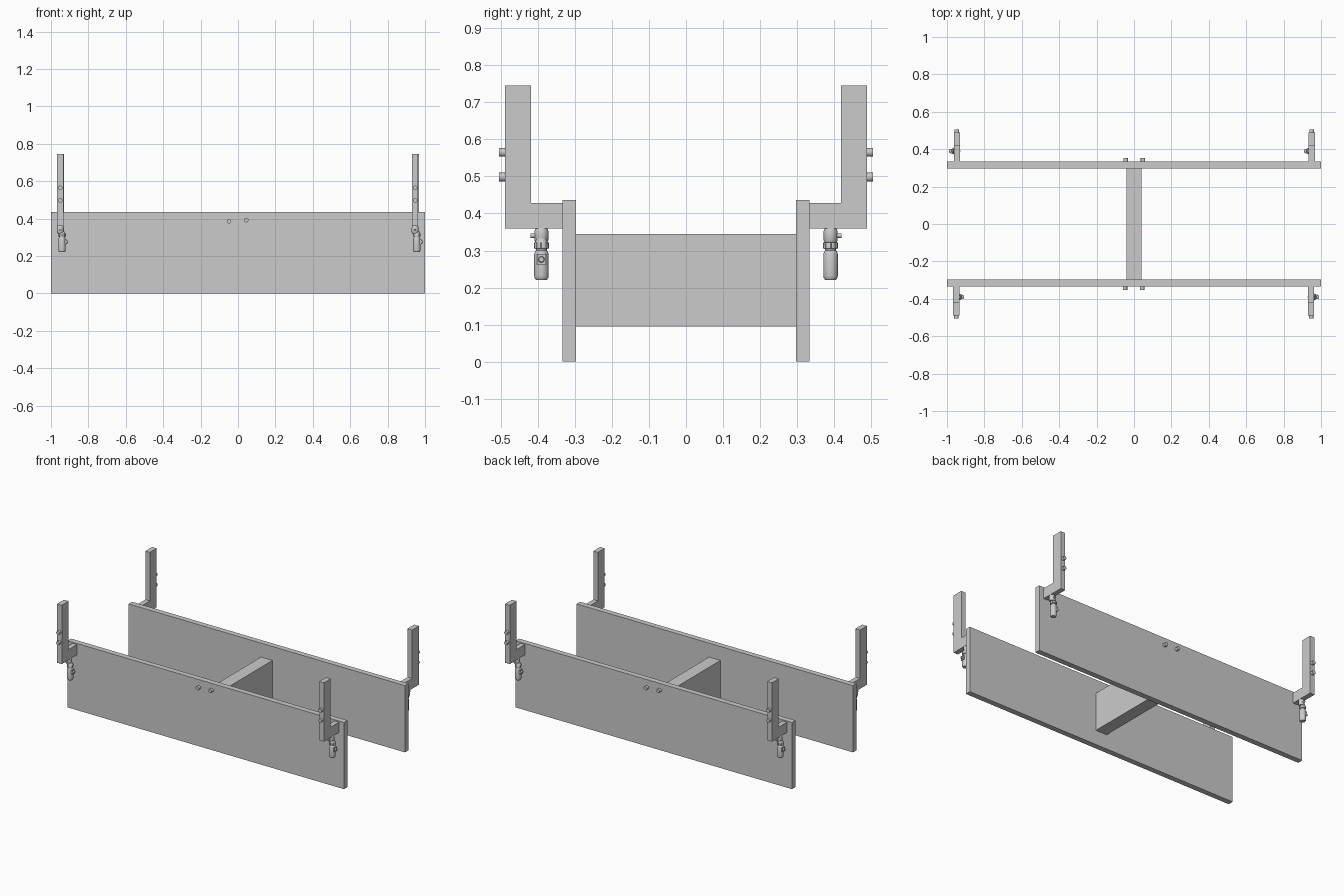
import bpy, bmesh, math
from mathutils import Matrix, Vector

if "Cube" in bpy.data.objects:
    bpy.data.objects.remove(bpy.data.objects["Cube"])


def finish(name, bm, turn, smooth=False):
    # The back half is the front half turned half way round z
    if turn:
        bmesh.ops.rotate(bm, verts=bm.verts, cent=(0, 0, 0),
                         matrix=Matrix.Rotation(math.pi, 3, 'Z'))
    bmesh.ops.recalc_face_normals(bm, faces=bm.faces)
    me = bpy.data.meshes.new(name)
    bm.to_mesh(me)
    bm.free()
    ob = bpy.data.objects.new(name, me)
    bpy.context.collection.objects.link(ob)
    if smooth:
        bpy.ops.object.select_all(action='DESELECT')
        ob.select_set(True)
        bpy.context.view_layer.objects.active = ob
        bpy.ops.object.shade_smooth_by_angle(angle=math.radians(35))
    return ob


def add_box(bm, lo, hi):
    lo, hi = Vector(lo), Vector(hi)
    size = hi - lo
    bmesh.ops.create_cube(bm, size=1, matrix=Matrix.Translation((lo + hi) / 2)
                          @ Matrix.Diagonal((*size, 1)))


def add_rod(bm, a, b, r, r2=None, seg=20):
    a, b = Vector(a), Vector(b)
    d = b - a
    rot = d.to_track_quat('Z', 'Y').to_matrix().to_4x4()
    bmesh.ops.create_cone(bm, cap_ends=True, segments=seg, radius1=r,
                          radius2=r if r2 is None else r2, depth=d.length,
                          matrix=Matrix.Translation((a + b) / 2) @ rot)


def add_lathe(bm, cx, cy, profile, seg=24):
    rings = [[bm.verts.new((cx + r * math.cos(math.tau * i / seg),
                            cy + r * math.sin(math.tau * i / seg), z))
              for i in range(seg)] for r, z in profile]
    for lo, hi in zip(rings, rings[1:]):
        for i in range(seg):
            j = (i + 1) % seg
            bm.faces.new((lo[i], lo[j], hi[j], hi[i]))
    bm.faces.new(rings[0])
    bm.faces.new(rings[-1])


def bracket(x, turn, tag):
    # L-shaped profile extruded across x
    prof = [(-0.333, 0.36), (-0.333, 0.428), (-0.418, 0.428),
            (-0.418, 0.745), (-0.488, 0.745), (-0.488, 0.36)]
    bm = bmesh.new()
    face = bm.faces.new([bm.verts.new((x - 0.0165, y, z)) for y, z in prof])
    ext = bmesh.ops.extrude_face_region(bm, geom=[face])
    verts = [v for v in ext['geom'] if isinstance(v, bmesh.types.BMVert)]
    bmesh.ops.translate(bm, verts=verts, vec=(0.033, 0, 0))
    finish(tag + "_bracket", bm, turn)

    # Pair of bolts on the outer face
    bm = bmesh.new()
    for z in (0.498, 0.565):
        add_rod(bm, (x, -0.48, z), (x, -0.505, z), 0.012)
    finish(tag + "_bracket_bolts", bm, turn, True)


def fitting(x, turn, tag):
    y, bx = -0.39, x + 0.009
    bm = bmesh.new()
    # Upper clamp with side pin
    add_lathe(bm, x, y, [(0.016, 0.322), (0.0185, 0.327), (0.0185, 0.352),
                         (0.016, 0.36)])
    add_rod(bm, (x, y, 0.34), (x, y - 0.029, 0.34), 0.006)
    # Neck, collar and hanging body
    add_lathe(bm, bx, y, [(0.015, 0.218 + 0.003), (0.0185, 0.226),
                          (0.0195, 0.232), (0.0195, 0.290), (0.017, 0.298),
                          (0.015, 0.300), (0.015, 0.304), (0.019, 0.306),
                          (0.019, 0.320), (0.015, 0.326), (0.013, 0.332)])
    # Collar ribs
    for i in range(8):
        a = math.tau * i / 8
        px, py = bx + 0.0185 * math.cos(a), y + 0.0185 * math.sin(a)
        add_rod(bm, (px, py, 0.305), (px, py, 0.321), 0.002, seg=8)
    # Side button
    add_box(bm, (bx + 0.01, y - 0.012, 0.262), (bx + 0.024, y + 0.012, 0.29))
    add_rod(bm, (bx + 0.02, y, 0.276), (bx + 0.033, y, 0.276), 0.009, 0.007)
    finish(tag + "_hanging_fitting", bm, turn, True)


for turn, side in ((False, "front"), (True, "back")):
    # Long side panel
    bm = bmesh.new()
    add_box(bm, (-1, -0.333, 0), (1, -0.297, 0.436))
    finish(side + "_panel", bm, turn)

    # Bolts through the panel
    bm = bmesh.new()
    for x, z in ((-0.048, 0.386), (0.044, 0.392)):
        add_rod(bm, (x, -0.297, z), (x, -0.353, z), 0.012)
    finish(side + "_panel_bolts", bm, turn, True)

    for x, end in ((-0.95, "left"), (0.947, "right")):
        bracket(x, turn, f"{side}_{end}")
        fitting(x, turn, f"{side}_{end}")

# Central cross beam
bm = bmesh.new()
add_box(bm, (-0.041, -0.297, 0.095), (0.041, 0.297, 0.345))
finish("cross_beam", bm, False)
